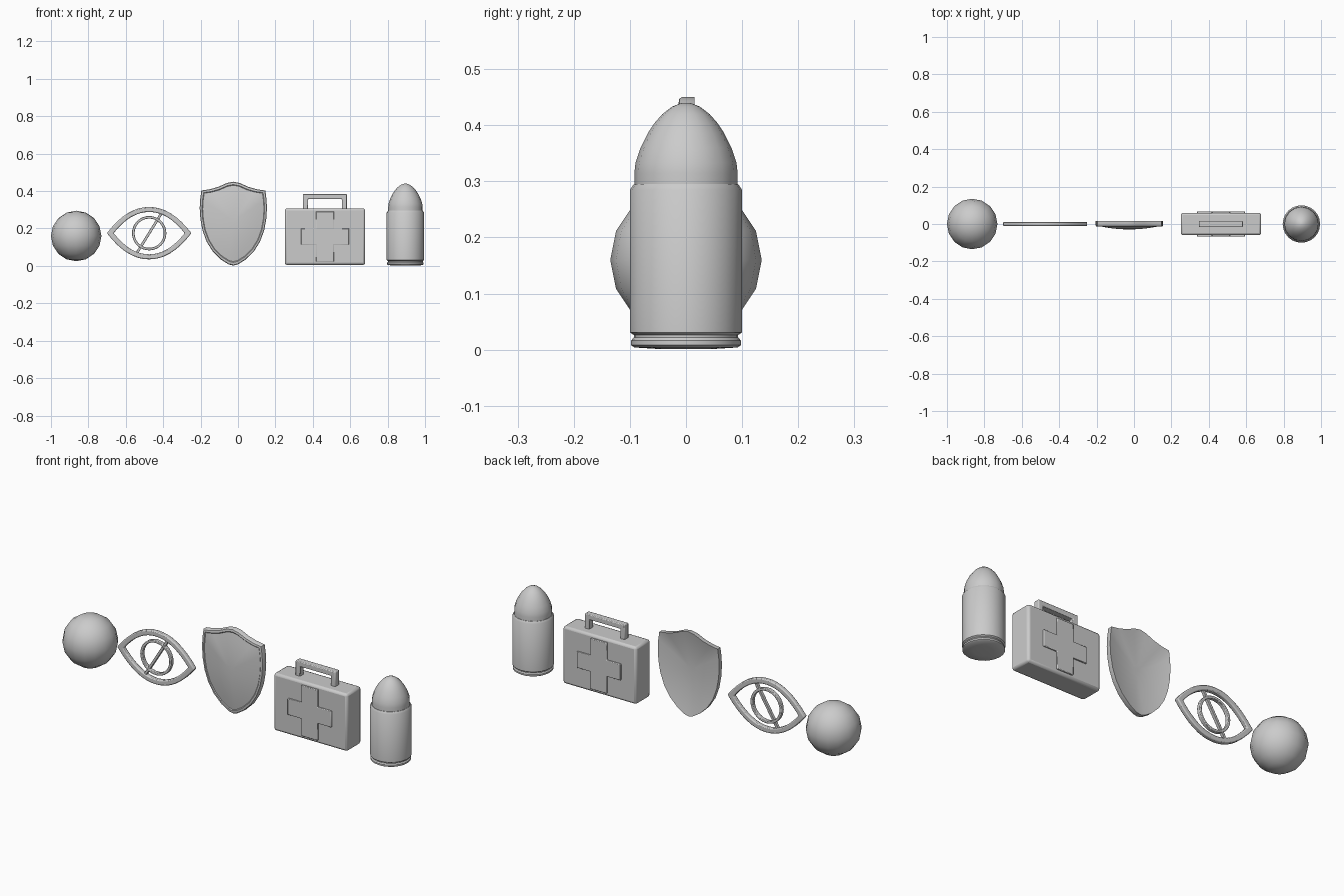
import bpy, bmesh, math

if "Cube" in bpy.data.objects:
    bpy.data.objects.remove(bpy.data.objects["Cube"])


def finish(name, bm, bevel=0.0, segments=2, smooth=35):
    bmesh.ops.remove_doubles(bm, verts=bm.verts, dist=1e-5)
    bmesh.ops.recalc_face_normals(bm, faces=bm.faces)
    me = bpy.data.meshes.new(name)
    bm.to_mesh(me)
    bm.free()
    ob = bpy.data.objects.new(name, me)
    bpy.context.collection.objects.link(ob)
    bpy.ops.object.select_all(action='DESELECT')
    ob.select_set(True)
    bpy.context.view_layer.objects.active = ob
    bpy.ops.object.shade_smooth_by_angle(angle=math.radians(smooth))
    if bevel:
        m = ob.modifiers.new("bevel", 'BEVEL')
        m.width, m.segments, m.limit_method = bevel, segments, 'ANGLE'
    return ob


def bridge(bm, loops, closed=False):
    """Join loops of equal length with quads; optionally last to first."""
    rows = [[bm.verts.new(p) for p in lp] for lp in loops]
    n = len(rows[0])
    for i in range(len(rows) if closed else len(rows) - 1):
        a, b = rows[i], rows[(i + 1) % len(rows)]
        for j in range(n):
            k = (j + 1) % n
            bm.faces.new((a[j], a[k], b[k], b[j]))
    return rows


def extrude_xz(name, pts, y0, y1, bevel):
    bm = bmesh.new()
    rows = bridge(bm, [[(x, y, z) for x, z in pts] for y in (y0, y1)])
    for r in rows:
        bm.faces.new(r)
    return finish(name, bm, bevel)


def flat_ring(name, outer, inner, d, bevel):
    bm = bmesh.new()
    bridge(bm, [[(x, y, z) for x, z in lp] for lp, y in
                ((outer, -d), (outer, d), (inner, d), (inner, -d))], closed=True)
    return finish(name, bm, bevel, smooth=40)


# ball
bm = bmesh.new()
bmesh.ops.create_uvsphere(bm, u_segments=16, v_segments=8, radius=0.135)
bmesh.ops.translate(bm, verts=bm.verts, vec=(-0.865, 0, 0.16))
finish("ball", bm, smooth=60)

# eye outline, iris ring and slash
EX, EZ = -0.475, 0.175


def lens(a, b, n=16):
    top = [(-a + 2 * a * i / n) for i in range(n + 1)]
    f = lambda x: b * (1 - (abs(x) / a) ** 2.1)
    up = [(EX + x, EZ + f(x)) for x in top]
    low = [(EX + x, EZ - f(x)) for x in reversed(top[1:-1])]
    return up + low


def circle(r, n=32):
    return [(EX + r * math.cos(2 * math.pi * i / n), EZ + r * math.sin(2 * math.pi * i / n))
            for i in range(n)]


flat_ring("eye_outline", lens(0.226, 0.14), lens(0.190, 0.113), 0.012, 0.005)
flat_ring("iris_ring", circle(0.092), circle(0.078), 0.010, 0.003)
dx, dz = 0.073, 0.118
L = math.hypot(dx, dz)
px, pz = -dz / L * 0.007, dx / L * 0.007
extrude_xz("eye_slash", [(EX - dx + px, EZ - dz + pz), (EX + dx + px, EZ + dz + pz),
                         (EX + dx - px, EZ + dz - pz), (EX - dx - px, EZ - dz - pz)],
           -0.008, 0.008, 0.002)

# shield: dished shell with a flat rim
SX, SZ = -0.025, 0.24
half = [(0, 0.45), (0.035, 0.443), (0.08, 0.423), (0.125, 0.41), (0.171, 0.403),
        (0.177, 0.36), (0.18, 0.31), (0.176, 0.25), (0.165, 0.19), (0.143, 0.13),
        (0.11, 0.077), (0.065, 0.033), (0.025, 0.008), (0, 0.002)]
outline = half + [(-x, z) for x, z in reversed(half[1:-1])]


def shield_loop(s, y):
    return [(SX + x * s, y, SZ + (z - SZ) * s) for x, z in outline]


steps = (0.91, 0.75, 0.55, 0.35, 0.15)
front = [shield_loop(s, -0.029 + 0.022 * s * s) for s in steps]
back = [shield_loop(s, -0.007 + 0.022 * s * s) for s in (1.0,) + steps]
bm = bmesh.new()
rows = bridge(bm, front[::-1] + [shield_loop(0.93, -0.014), shield_loop(0.985, -0.012),
                                 shield_loop(1.0, -0.008)] + back)
bm.faces.new(rows[0])
bm.faces.new(rows[-1])
finish("shield", bm, smooth=40)

# medical case with handle and a cross on both sides
KX, KZ = 0.465, 0.157
extrude_xz("case_body", [(0.25, 0.005), (0.68, 0.005), (0.68, 0.308), (0.25, 0.308)],
           -0.06, 0.06, 0.012)
w, h, ax, az = 0.048, 0.043, 0.128, 0.134
quarter = [(w, az), (w, h), (ax, h)]
cross = (quarter + [(x, -z) for x, z in quarter[::-1]]
         + [(-x, -z) for x, z in quarter] + [(-x, z) for x, z in quarter[::-1]])
cross = [(KX + x, KZ + z) for x, z in cross]
for name, s in (("cross_front", -1), ("cross_back", 1)):
    extrude_xz(name, cross, s * 0.055, s * 0.068, 0.003)
hx, ix = 0.117, 0.09
extrude_xz("case_handle", [(KX - hx, 0.30), (KX - hx, 0.385), (KX + hx, 0.385), (KX + hx, 0.30),
                           (KX + ix, 0.30), (KX + ix, 0.358), (KX - ix, 0.358), (KX - ix, 0.30)],
           -0.017, 0.017, 0.004)


# cartridge: lathed casing and rounded nose
def lathe(name, profile, n, smooth):
    bm = bmesh.new()
    rows = bridge(bm, [[(0.895 + r * math.cos(2 * math.pi * i / n),
                         r * math.sin(2 * math.pi * i / n), z) for i in range(n)]
                       for r, z in profile])
    bm.faces.new(rows[0])
    bm.faces.new(rows[-1])
    return finish(name, bm, smooth=smooth)


lathe("cartridge_case", [(0.045, 0.001), (0.092, 0.004), (0.098, 0.008), (0.098, 0.016),
                         (0.093, 0.022), (0.093, 0.026), (0.1, 0.031), (0.1, 0.285),
                         (0.093, 0.295), (0.085, 0.296)], 24, 35)
lathe("cartridge_nose", [(0.092, 0.285), (0.092, 0.315), (0.09, 0.333), (0.081, 0.36),
                         (0.068, 0.386), (0.056, 0.404), (0.042, 0.420), (0.025, 0.433),
                         (0.01, 0.439), (0.001, 0.44)], 16, 60)
